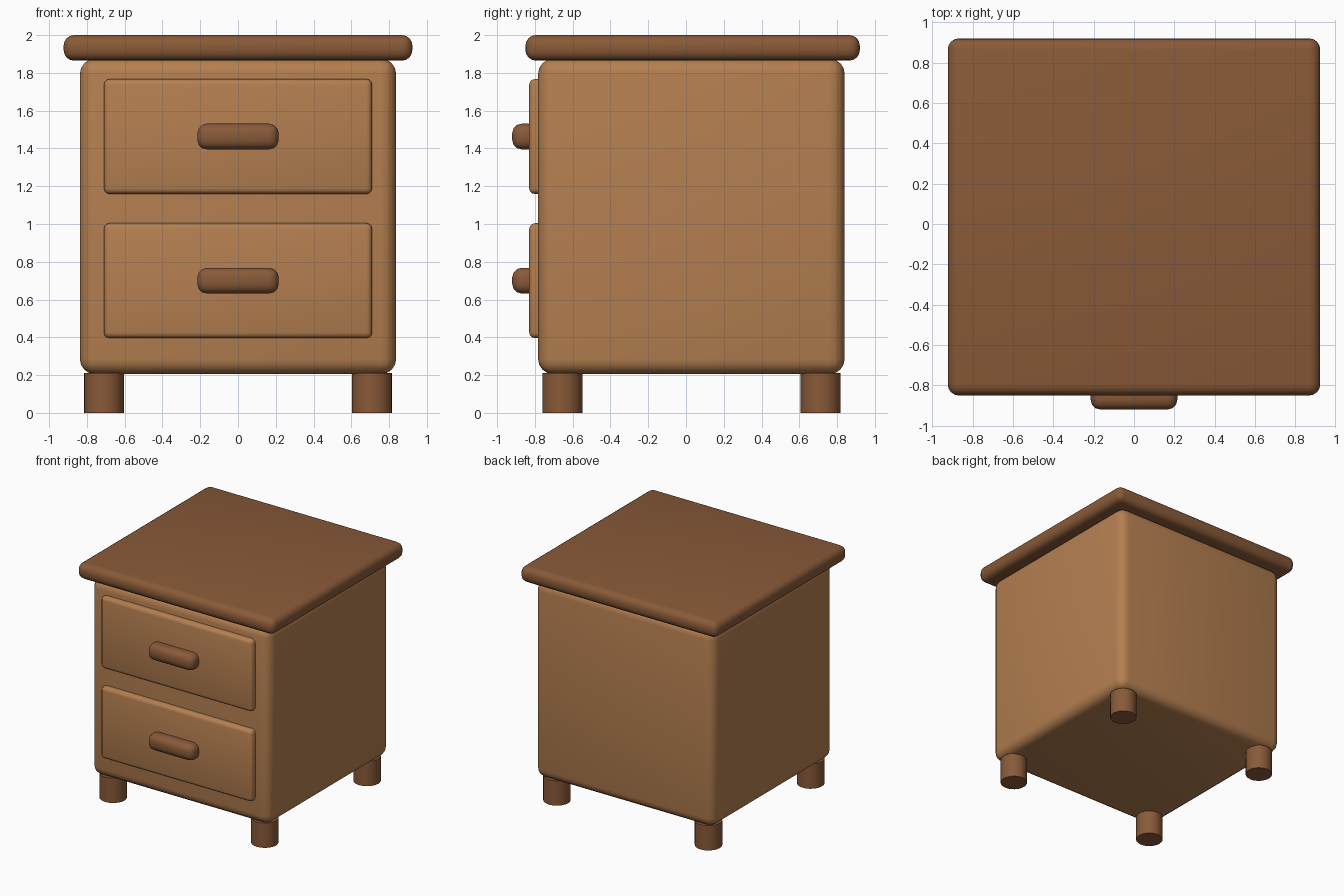
import bpy

if "Cube" in bpy.data.objects:
    bpy.data.objects.remove(bpy.data.objects["Cube"])


def material(name, rgb):
    m = bpy.data.materials.new(name)
    m.diffuse_color = (*rgb, 1)
    m.use_nodes = True
    m.node_tree.nodes["Principled BSDF"].inputs["Base Color"].default_value = m.diffuse_color
    return m


light_wood = material("light wood", (0.46, 0.212, 0.081))
dark_wood = material("dark wood", (0.25, 0.102, 0.040))


def rounded_box(name, x, y, z, bevel, mat, segments=4):
    """Bevelled box spanning the (min, max) ranges x, y, z."""
    ranges = (x, y, z)
    bpy.ops.mesh.primitive_cube_add(size=1, location=[(a + b) / 2 for a, b in ranges])
    ob = bpy.context.object
    ob.name = name
    ob.scale = [b - a for a, b in ranges]
    bpy.ops.object.transform_apply(location=False, rotation=False, scale=True)
    mod = ob.modifiers.new("rounding", "BEVEL")
    mod.width = bevel
    mod.segments = segments
    mod.limit_method = 'NONE'
    ob.data.materials.append(mat)
    bpy.ops.object.shade_smooth()
    return ob


# Cabinet and overhanging top
rounded_box("cabinet_body", (-0.837, 0.837), (-0.783, 0.84), (0.205, 1.875), 0.08, light_wood)
rounded_box("table_top", (-0.923, 0.923), (-0.85, 0.92), (1.865, 2.0), 0.055, dark_wood)

# Two drawers, each with a rounded handle
for label, z in (("lower", 0.70), ("upper", 1.463)):
    rounded_box(label + "_drawer", (-0.71, 0.71), (-0.83, -0.70),
                (z - 0.304, z + 0.304), 0.03, light_wood, 3)
    rounded_box(label + "_handle", (-0.215, 0.215), (-0.92, -0.785),
                (z - 0.068, z + 0.068), 0.05, dark_wood, 3)

# Four round legs
for side, x in (("left", -0.71), ("right", 0.71)):
    for end, y in (("front", -0.655), ("back", 0.713)):
        bpy.ops.mesh.primitive_cylinder_add(vertices=24, radius=0.106, depth=0.21,
                                            location=(x, y, 0.105))
        leg = bpy.context.object
        leg.name = f"{end}_{side}_leg"
        leg.data.materials.append(dark_wood)
        bpy.ops.object.shade_smooth_by_angle()
